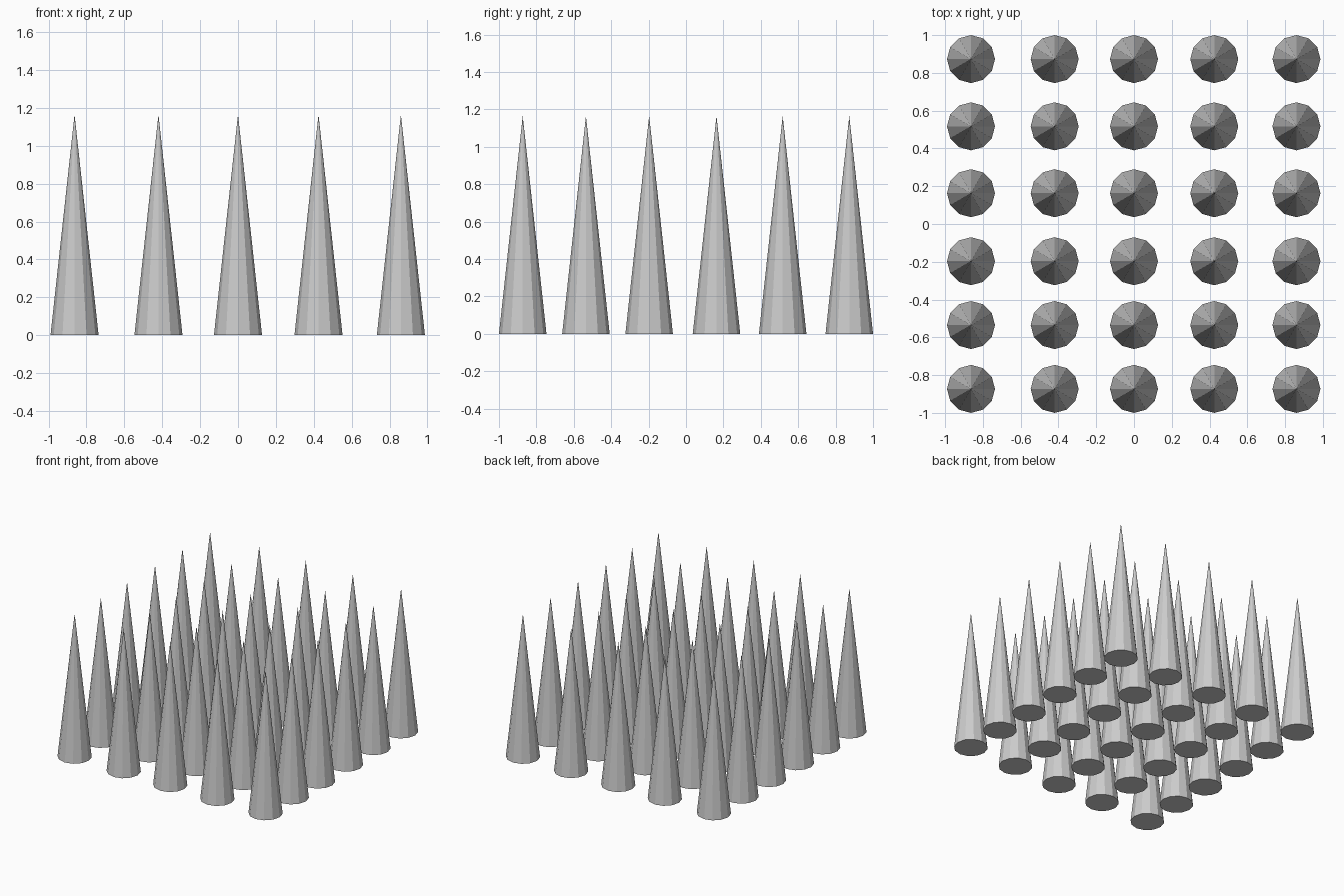
import bpy

if "Cube" in bpy.data.objects:
    bpy.data.objects.remove(bpy.data.objects["Cube"])

RADIUS, HEIGHT, SIDES = 0.127, 1.165, 12
COLUMNS = (-0.863, -0.42, 0.0, 0.425, 0.86)
ROWS = (-0.873, -0.535, -0.197, 0.163, 0.517, 0.873)

# One low-poly spike mesh, shared by the whole grid
bpy.ops.mesh.primitive_cone_add(vertices=SIDES, radius1=RADIUS, radius2=0,
                                depth=HEIGHT, location=(0, 0, 0))
first = bpy.context.object
spike_mesh = first.data
spike_mesh.name = "spike"
for v in spike_mesh.vertices:
    v.co.z += HEIGHT / 2  # base on the ground
bpy.data.objects.remove(first)

# Grid of spikes
for r, y in enumerate(ROWS, 1):
    for c, x in enumerate(COLUMNS, 1):
        spike = bpy.data.objects.new(f"spike_row{r}_col{c}", spike_mesh)
        spike.location = (x, y, 0)
        bpy.context.collection.objects.link(spike)
